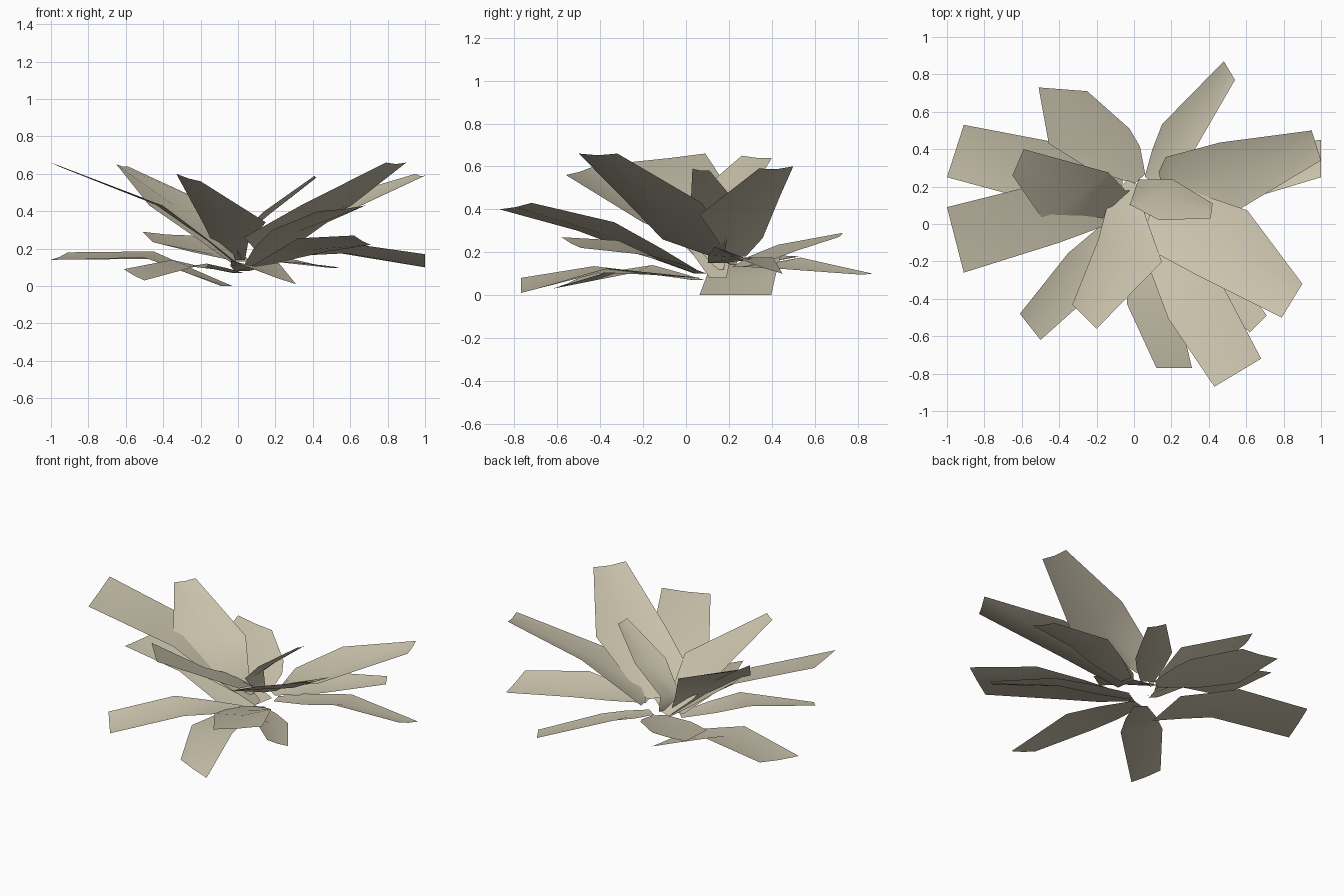
import bpy
from mathutils import Vector

cube = bpy.data.objects.get("Cube")
if cube:
    bpy.data.objects.remove(cube, do_unlink=True)

# One pale beige leaf colour
beige = bpy.data.materials.new("pale_beige")
beige.use_nodes = True
colour = (0.60, 0.55, 0.42, 1)
beige.diffuse_color = colour
beige.node_tree.nodes["Principled BSDF"].inputs["Base Color"].default_value = colour


def leaf(name, tip_left, tip_right, middle, width, roll=0, skew=0,
         root=(.04, .15, .08), root_width=.08, low=None, low_width=None, sag=.025):
    """Cupped blade: narrow root, widening lower part, broad bend, cut-off tip."""
    tip_left, tip_right = Vector(tip_left), Vector(tip_right)
    middle, root = Vector(middle), Vector(root)
    low = Vector(low) if low else root.lerp(middle, .5)
    low_width = low_width or width * .75
    outward = (tip_left + tip_right) / 2 - root
    outward.z = 0
    outward.normalize()
    side = Vector((-outward.y, outward.x, 0))
    dip = Vector((0, 0, sag))

    def row(centre, across, twist):
        # Left edge, midrib, right edge
        half = (side * across + (outward * skew + Vector((0, 0, roll))) * twist) / 2
        return [centre + half, centre - dip * twist, centre - half]

    verts = row(root, root_width, 0) + row(low, low_width, .4) + row(middle, width, 1)
    verts += [tip_left, (tip_left + tip_right) / 2 - dip * .2, tip_right]
    faces = []
    for start in range(0, len(verts) - 3, 3):
        for a in (start, start + 1):
            faces.append((a + 1, a, a + 3, a + 4))
    mesh = bpy.data.meshes.new(name)
    mesh.from_pydata(verts, [], faces)
    mesh.materials.append(beige)
    for polygon in mesh.polygons:
        polygon.use_smooth = True
    obj = bpy.data.objects.new(name, mesh)
    bpy.context.collection.objects.link(obj)


# Leaves on the right side
leaf("right_raised_leaf", (-.91, -.26, .62), (-1, .09, .66),
     middle=(-.44, .06, .445), width=.33, roll=-.03, sag=.01)
leaf("right_flat_leaf", (-1, .25, .14), (-.91, .53, .18),
     middle=(-.48, .28, .17), width=.33, roll=-.03,
     root=(-.06, .23, 0), root_width=.34, low_width=.33)
leaf("right_upright_leaf", (-.65, .26, .65), (-.59, .40, .64),
     middle=(-.305, .14, .43), width=.36, skew=.24,
     root=(-.02, .14, .12), low=(-.13, .075, .25), low_width=.25)

# Leaves at the back
leaf("back_right_leaf", (-.51, .73, .29), (-.25, .71, .27),
     middle=(-.24, .47, .22), width=.38, roll=.03, skew=.22, root=(.03, .24, .13))
leaf("back_left_leaf", (.48, .87, .10), (.54, .77, .10),
     middle=(.24, .47, .15), width=.22, roll=.05, root=(.09, .23, .13))

# Leaves on the left side
leaf("left_raised_leaf", (.95, .50, .60), (1, .34, .59),
     middle=(.50, .25, .415), width=.38, roll=.08,
     root=(.14, .24, .18), low=(.19, .26, .25), low_width=.2, sag=.04)
leaf("left_low_leaf", (1, .45, .10), (1, .25, .17),
     middle=(.58, .27, .20), width=.28, roll=-.05, root=(.18, .14, .15))
leaf("inner_upright_leaf", (.42, .11, .58), (.41, .03, .59),
     middle=(.17, .13, .41), width=.23, roll=.03,
     root=(.02, .20, .15), low=(0, .17, .25), low_width=.14)

# Leaves at the front left
leaf("front_left_broad_leaf", (.90, -.32, .66), (.79, -.50, .66),
     middle=(.47, -.10, .43), width=.44,
     root=(.13, .15, .18), low=(.15, .04, .26), low_width=.38, sag=.04)
leaf("front_left_under_leaf", (.71, -.49, .22), (.62, -.58, .27),
     middle=(.40, -.24, .22), width=.22, roll=-.07, root=(.09, .07, .10))

# Leaves at the front
leaf("front_raised_leaf", (.68, -.72, .43), (.43, -.87, .40),
     middle=(.33, -.42, .32), width=.34, roll=.04, root=(.06, .06, .10))
leaf("front_drooping_leaf", (.31, -.77, .01), (.12, -.77, .08),
     middle=(.09, -.40, .13), width=.26, roll=-.01, root=(.02, .06, .08))
leaf("front_upright_leaf", (-.20, -.56, .56), (-.33, -.43, .60),
     middle=(-.02, -.14, .34), width=.36,
     root=(0, .22, .14), low=(-.04, .10, .23), low_width=.2)
leaf("front_right_low_leaf", (-.50, -.62, .03), (-.61, -.48, .09),
     middle=(-.26, -.24, .13), width=.25, roll=-.02, root=(0, .06, .07))
